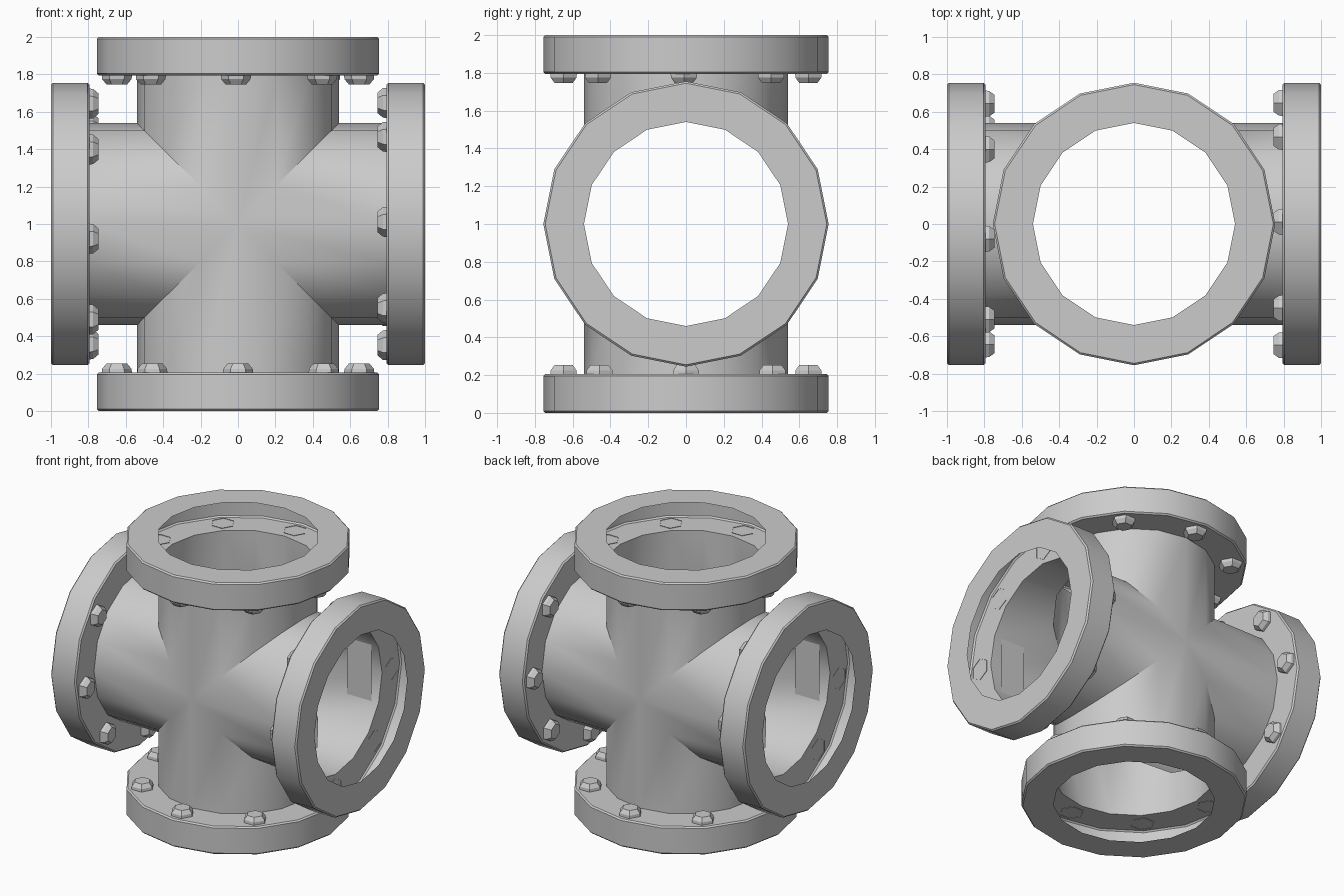
import bpy, bmesh
from math import sin, cos, pi, radians
from mathutils import Matrix, Vector

if "Cube" in bpy.data.objects:
    bpy.data.objects.remove(bpy.data.objects["Cube"])

SIDES, R_PIPE, R_FLANGE = 16, 0.54, 0.755
D_IN, D_OUT = 0.795, 1.0          # flange faces, measured from the centre of the cross
ARMS = {"top": (0, -1), "right": (90, -1), "bottom": (180, 0), "left": (270, -7)}


def arm_matrix(deg):
    return Matrix.Translation((0, 0, 1)) @ Matrix.Rotation(radians(deg), 4, 'Y')


def ring(bm, r, z, n=SIDES, centre=(0, 0)):
    return [bm.verts.new((centre[0] + r * cos(2 * pi * i / n),
                          centre[1] + r * sin(2 * pi * i / n), z)) for i in range(n)]


def bridge(bm, a, b):
    n = len(a)
    for i in range(n):
        vs = [a[i], a[(i + 1) % n], b[(i + 1) % n], b[i]]
        bm.faces.new(vs)


def finish(bm, name, angle=30):
    bmesh.ops.remove_doubles(bm, verts=bm.verts, dist=1e-4)
    bmesh.ops.recalc_face_normals(bm, faces=bm.faces)
    me = bpy.data.meshes.new(name)
    bm.to_mesh(me)
    bm.free()
    ob = bpy.data.objects.new(name, me)
    bpy.context.collection.objects.link(ob)
    bpy.ops.object.select_all(action='DESELECT')
    ob.select_set(True)
    bpy.context.view_layer.objects.active = ob
    bpy.ops.object.shade_smooth_by_angle(angle=radians(angle))
    return ob


# Crossed pipe body: four thin-walled arms mitred along the diagonal planes
bm = bmesh.new()
for deg, _ in ARMS.values():
    outer = ring(bm, R_PIPE, D_IN)
    inner = ring(bm, R_PIPE, 0)
    for v in inner:
        v.co.z = abs(v.co.x)
    for i in range(SIDES):
        j = (i + 1) % SIDES
        vs = [inner[i], inner[j], outer[j], outer[i]]
        bm.faces.new(vs)
    bmesh.ops.transform(bm, matrix=arm_matrix(deg), verts=inner + outer)
finish(bm, "pipe_cross", 40)

# Narrow flat strips inside the side arms
bm = bmesh.new()
half = R_PIPE * sin(pi / 8)
depth = R_PIPE * cos(pi / 8)
for s in (-1, 1):
    for t in (-1, 1):
        bm.faces.new([bm.verts.new((s * d, t * depth, 1 + h)) for d, h in
                      ((0.54, -half), (0.74, -half), (0.74, half), (0.54, half))])
finish(bm, "inner_strips")

for side, (deg, spin) in ARMS.items():
    # Hollow flange turned from its profile, open at the bore
    bm = bmesh.new()
    profile = [(R_PIPE, D_IN), (R_FLANGE - .01, D_IN), (R_FLANGE, D_IN + .01),
               (R_FLANGE, D_OUT - .01), (R_FLANGE - .01, D_OUT), (R_PIPE, D_OUT)]
    rings = [ring(bm, r, z) for r, z in profile]
    for a, b in zip(rings, rings[1:]):
        bridge(bm, a, b)
    finish(bm, side + "_flange").matrix_world = arm_matrix(deg)

    # Eight tapered hex bolt heads on the inner face
    bm = bmesh.new()
    for k in range(8):
        a = radians(45 * k + spin)
        c = (0.648 * cos(a), 0.648 * sin(a))
        rs = [ring(bm, r, z, 6, c) for r, z in
              ((.081, D_IN + .003), (.079, D_IN - .02), (.056, D_IN - .048))]
        bridge(bm, rs[0], rs[1])
        bridge(bm, rs[1], rs[2])
        bm.faces.new(rs[2])
    finish(bm, side + "_bolts").matrix_world = arm_matrix(deg)
